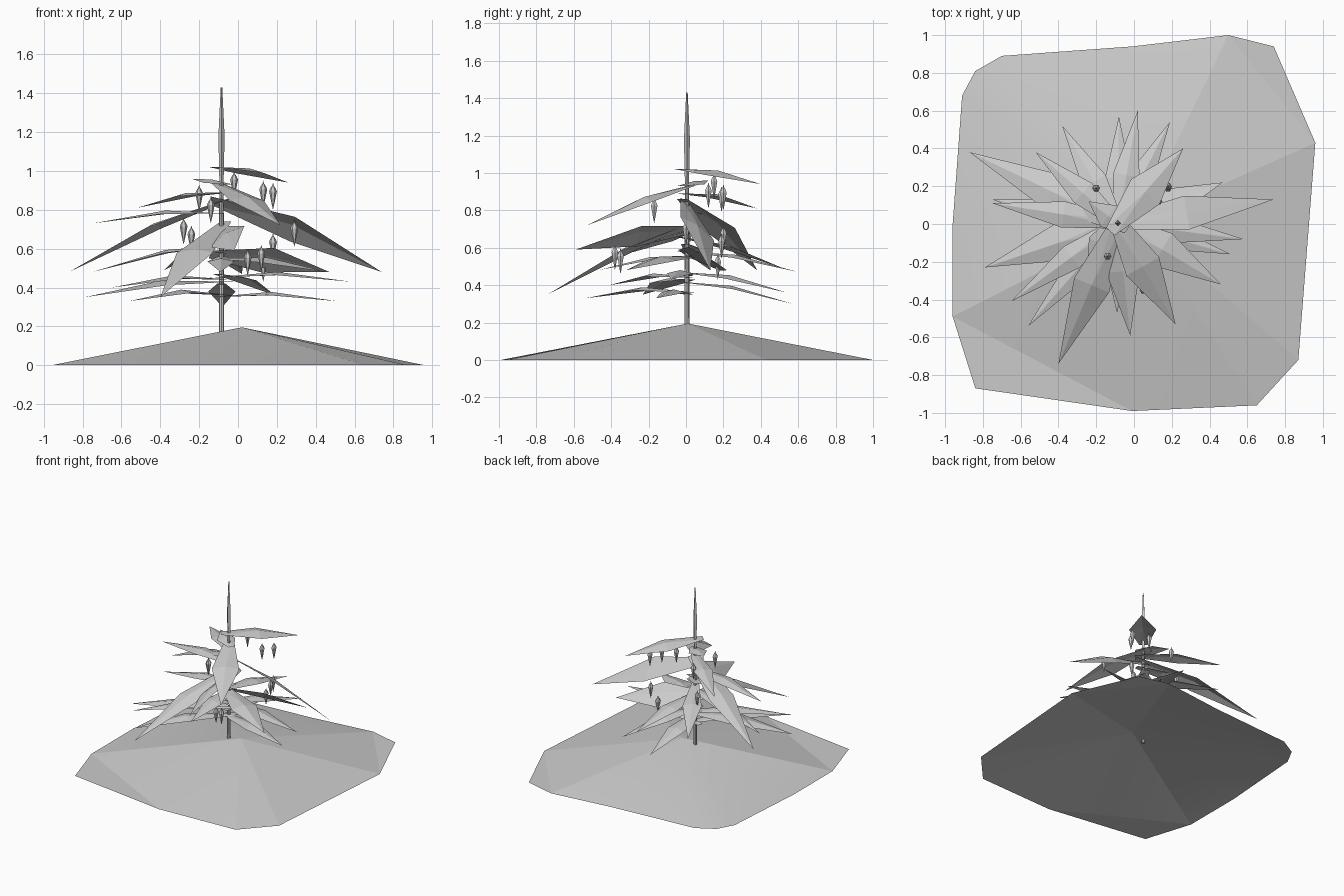
import bpy, bmesh, math
from mathutils import Vector

cube = bpy.data.objects.get("Cube")
if cube:
    bpy.data.objects.remove(cube, do_unlink=True)

grey = bpy.data.materials.new("plain grey")
grey.use_nodes = True
colour = (0.6, 0.6, 0.6, 1)
grey.diffuse_color = colour
grey.node_tree.nodes["Principled BSDF"].inputs["Base Color"].default_value = colour


def finish(name, bm, smooth_angle=None):
    """Turn the mesh data into a grey object, smoothing it if asked."""
    mesh = bpy.data.meshes.new(name)
    bm.to_mesh(mesh)
    bm.free()
    mesh.materials.append(grey)
    obj = bpy.data.objects.new(name, mesh)
    bpy.context.collection.objects.link(obj)
    if smooth_angle:
        bpy.ops.object.select_all(action='DESELECT')
        obj.select_set(True)
        bpy.context.view_layer.objects.active = obj
        bpy.ops.object.shade_smooth_by_angle(angle=math.radians(smooth_angle))


def turned(name, profile, place, sides, smooth_angle=None):
    """Revolve (radius, height) pairs about a vertical axis."""
    bm = bmesh.new()
    rings = []
    for radius, height in profile:
        ring = []
        for i in range(sides):
            turn = math.tau * i / sides
            offset = Vector((radius * math.cos(turn), radius * math.sin(turn), height))
            ring.append(bm.verts.new(Vector(place) + offset))
        rings.append(ring)
    for low, high in zip(rings, rings[1:]):
        for i in range(sides):
            j = (i + 1) % sides
            bm.faces.new((low[i], low[j], high[j], high[i]))
    bmesh.ops.remove_doubles(bm, verts=bm.verts, dist=0.0001)
    bmesh.ops.recalc_face_normals(bm, faces=bm.faces)
    finish(name, bm, smooth_angle)


def blade(name, x, y, z, base_z, width, tilt):
    """Leaf with a blunt root just past the trunk, arched and folded along its middle."""
    tip = Vector((x, y, z))
    base = Vector((trunk.x, trunk.y, base_z))
    reach = (tip - base).to_2d()
    out = reach.normalized()
    base -= out.to_3d() * 0.06
    middle = base.lerp(tip, 0.48)
    middle.z += reach.length * 0.06
    side = Vector((-out.y, out.x, tilt)) * width / 2
    sag = Vector((0, 0, width * 0.12))
    bm = bmesh.new()
    root_left, root_right, left, ridge, right, point = [bm.verts.new(corner) for corner in (
        base + side * 0.3, base - side * 0.3,
        middle + side - sag, middle, middle - side - sag, tip)]
    for face in ((root_left, root_right, ridge), (root_left, ridge, left),
                 (root_right, right, ridge), (left, ridge, point), (ridge, right, point)):
        bm.faces.new(face)
    finish(name, bm)


# Ground: open, low mound with an uneven rim and two flat corner flaps
rim = [(-.01, -.99), (.65, -.96), (.87, -.72), (.96, .43), (.5, 1), (-.01, .94),
       (-.7, .89), (-.84, .81), (-.91, .68), (-.96, 0), (-.96, -.49)]
bm = bmesh.new()
peak = bm.verts.new((.02, .01, .195))
edge = [bm.verts.new((x, y, 0)) for x, y in rim]
for i, vert in enumerate(edge):
    bm.faces.new((peak, vert, edge[(i + 1) % len(edge)]))
back_corner = bm.verts.new((.74, .94, 0))
front_corner = bm.verts.new((-.84, -.87, 0))
bm.faces.new((edge[3], back_corner, edge[4]))
bm.faces.new((edge[-1], front_corner, edge[0]))
finish("ground_mound", bm, 7)

# Trunk and top spike
trunk = Vector((-.085, .005, 0))
turned("trunk", [(0, .15), (.014, .15), (.011, .95), (0, .95)], trunk, 8, 40)
turned("top_spike", [(0, .9), (.011, .95), (.016, 1.18), (.004, 1.43), (0, 1.43)], trunk, 4)

# Branch blades: tip position, then height at the trunk
broad_blades = [
    (-.87, .38, .48, .86), (-.79, -.23, .35, .43), (-.4, -.74, .35, .74),
    (.22, -.53, .72, .94), (.46, -.32, .48, .55),
    (.26, .4, .94, 1.02), (-.25, -.31, .57, .7)]
narrow_blades = [
    (-.75, .11, .73, .78), (-.75, .13, .48, .62), (-.65, -.41, .4, .44),
    (-.56, -.54, .33, .36), (-.09, -.47, .48, .56), (.51, -.16, .33, .35),
    (.58, -.08, .43, .45), (.19, .54, .36, .47), (.02, .6, .47, .58),
    (-.08, .57, .3, .42), (-.38, .52, .49, .66), (-.52, .38, .81, .89),
    (-.24, .12, .96, .93)]
inward_blades = [(.74, .13, .48, .85), (.47, .22, .48, .57)]
sideways_blades = [(-.02, -.59, .59, .7)]
for label, group, width, tilt in (
        ("broad", broad_blades, .2, 0), ("narrow", narrow_blades, .14, 0),
        ("inward", inward_blades, .18, -.7), ("sideways", sideways_blades, .18, .6)):
    for i, spec in enumerate(group):
        blade(f"{label}_branch_blade_{i + 1}", *spec, width, tilt)

# Hanging cones: top point of each
cone_tops = [
    (.18, .2, .94), (-.2, .19, .93), (.13, .12, .95), (-.02, .15, 1), (.29, 0, .75),
    (-.28, .02, .76), (-.14, -.17, .87), (.12, -.38, .62), (.05, -.35, .6),
    (-.24, .2, .72), (.13, .17, .57), (.18, .19, .68)]
cone_profile = [(0, -.14), (.009, -.1), (.02, -.045), (.014, -.03), (.004, -.015), (0, 0)]
for i, place in enumerate(cone_tops):
    turned(f"hanging_cone_{i + 1}", cone_profile, place, 6)
